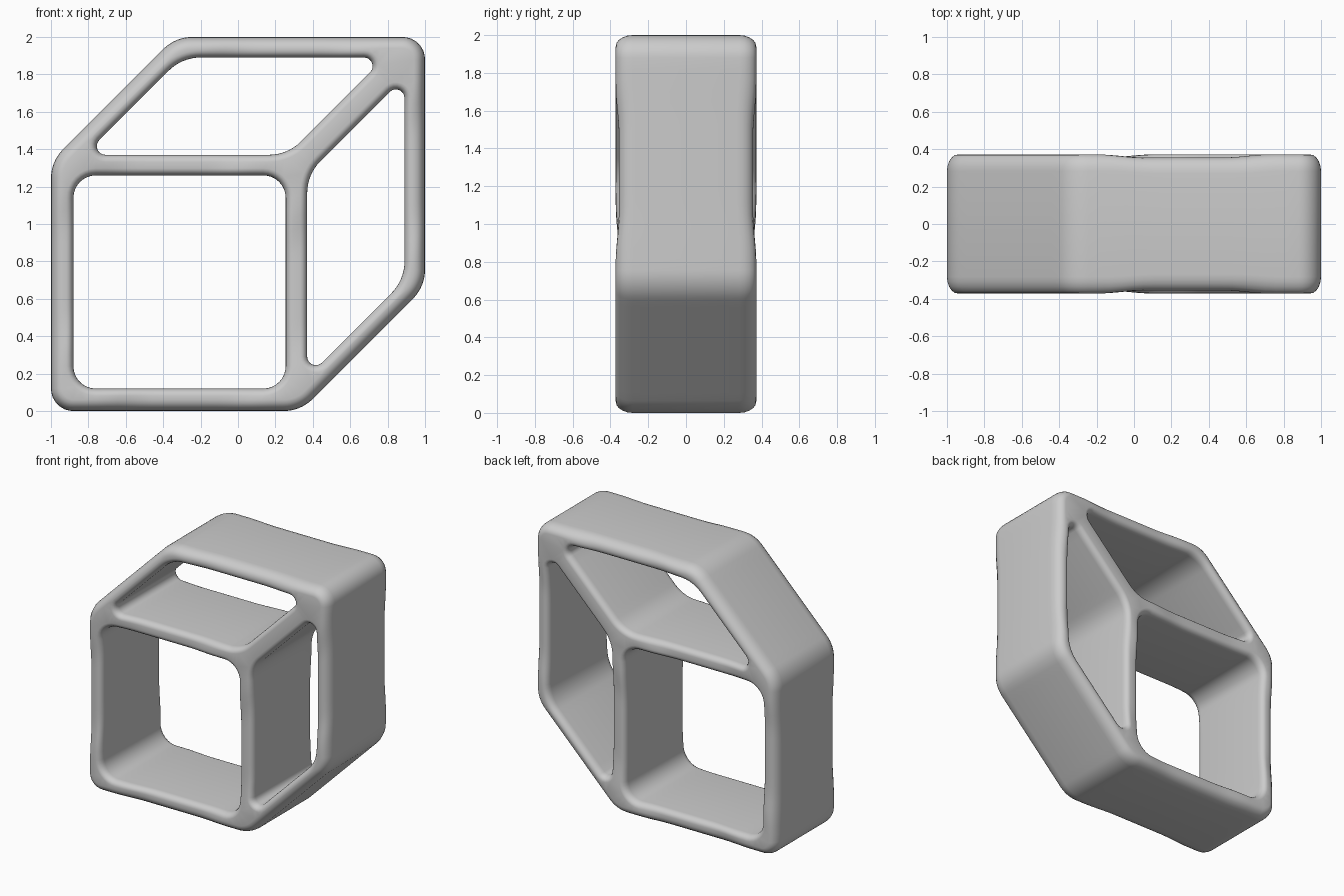
import bpy, bmesh, math
from mathutils import Vector

cube = bpy.data.objects.get("Cube")
if cube:
    bpy.data.objects.remove(cube, do_unlink=True)

DEPTH = 0.372           # half depth at the corners
BEVEL_STEPS = 5

grey = bpy.data.materials.new("light_grey")
grey.use_nodes = True
grey.diffuse_color = (0.6, 0.6, 0.6, 1)
grey.node_tree.nodes["Principled BSDF"].inputs["Base Color"].default_value = (0.6, 0.6, 0.6, 1)


def rounded_contour(corners):
    """Counter-clockwise (x, z, radius) corners to (point, outward normal) pairs."""
    pts = [Vector(c[:2]) for c in corners]
    arcs = []
    for i, p in enumerate(pts):
        r = corners[i][2]
        d0 = (p - pts[i - 1]).normalized()
        d1 = (pts[(i + 1) % len(pts)] - p).normalized()
        turn = d0.angle(d1)
        start = math.atan2(-d0.x, d0.y)
        n0 = Vector((d0.y, -d0.x))
        centre = p - d0 * r * math.tan(turn / 2) - n0 * r
        arc = []
        for k in range(9):
            a = math.atan2(n0.y, n0.x) + turn * k / 8
            n = Vector((math.cos(a), math.sin(a)))
            arc.append((centre + n * r, n))
        arcs.append(arc)
    # join the arcs with evenly divided straight runs
    out = []
    for i, arc in enumerate(arcs):
        out += arc
        a, b = arc[-1][0], arcs[(i + 1) % len(arcs)][0][0]
        steps = max(1, round((b - a).length / 0.06))
        out += [(a.lerp(b, k / steps), arc[-1][1]) for k in range(1, steps)]
    return out


def add_wall(bm, contour, inset, round_depth):
    """Wall through the depth with rounded rims; returns its front and back rim edges."""
    rings = []
    for side in (-1, 1):
        for k in range(BEVEL_STEPS + 1):
            step = BEVEL_STEPS - k if side < 0 else k
            a = math.pi / 2 * step / BEVEL_STEPS
            y = side * (DEPTH - round_depth * (1 - math.sin(a)))
            shift = inset * (1 - math.cos(a))
            ring = []
            for p, n in contour:
                q = p - n * shift
                ring.append(bm.verts.new((q.x, y, q.y)))
            rings.append(ring)
    count = len(contour)
    for lower, upper in zip(rings, rings[1:]):
        for i in range(count):
            j = (i + 1) % count
            bm.faces.new((lower[i], lower[j], upper[j], upper[i]))
    return [[bm.edges.get((r[i], r[i - 1])) for i in range(count)]
            for r in (rings[0], rings[-1])]


# Outer outline and the three openings
outline = [(-1, 0, 0.12), (0.335, 0, 0.22), (1, 0.665, 0.22),
           (1, 2, 0.12), (0 - 0.335, 2, 0.22), (-1, 1.335, 0.22)]
square_hole = [(-0.88, 0.12, 0.12), (0.255, 0.12, 0.12),
               (0.255, 1.26, 0.12), (-0.88, 1.26, 0.12)]
top_hole = [(-0.82, 1.37, 0.046), (0.265, 1.37, 0.24),
            (0.785, 1.89, 0.046), (-0.3, 1.89, 0.24)]
# the side opening is the top one mirrored across the diagonal
side_hole = [(z - 1, x + 1, r) for x, z, r in reversed(top_hole)]

bm = bmesh.new()
rims = [add_wall(bm, rounded_contour(outline), 0.06, 0.09)]
for hole in (square_hole, top_hole, side_hole):
    rims.append(add_wall(bm, rounded_contour(hole), -0.038, 0.05))

# Front and back faces between the rims
for side in (0, 1):
    edges = [e for rim in rims for e in rim[side]]
    bmesh.ops.triangle_fill(bm, use_beauty=True, edges=edges)

# Straight bars are slightly slimmer than the slanted bars and corners
for v in bm.verts:
    gap = min(abs(v.co.x - v.co.z - c) for c in (-2.335, -1, 0.335))
    t = min(max((gap - 0.2) / 0.25, 0), 1)
    v.co.y *= 1 - 0.045 * t * t * (3 - 2 * t)

bmesh.ops.recalc_face_normals(bm, faces=bm.faces)
mesh = bpy.data.meshes.new("cube_outline_frame")
bm.to_mesh(mesh)
bm.free()
mesh.materials.append(grey)
frame = bpy.data.objects.new("cube_outline_frame", mesh)
bpy.context.collection.objects.link(frame)

bpy.ops.object.select_all(action="DESELECT")
frame.select_set(True)
bpy.context.view_layer.objects.active = frame
bpy.ops.object.shade_smooth_by_angle(angle=math.radians(40))
